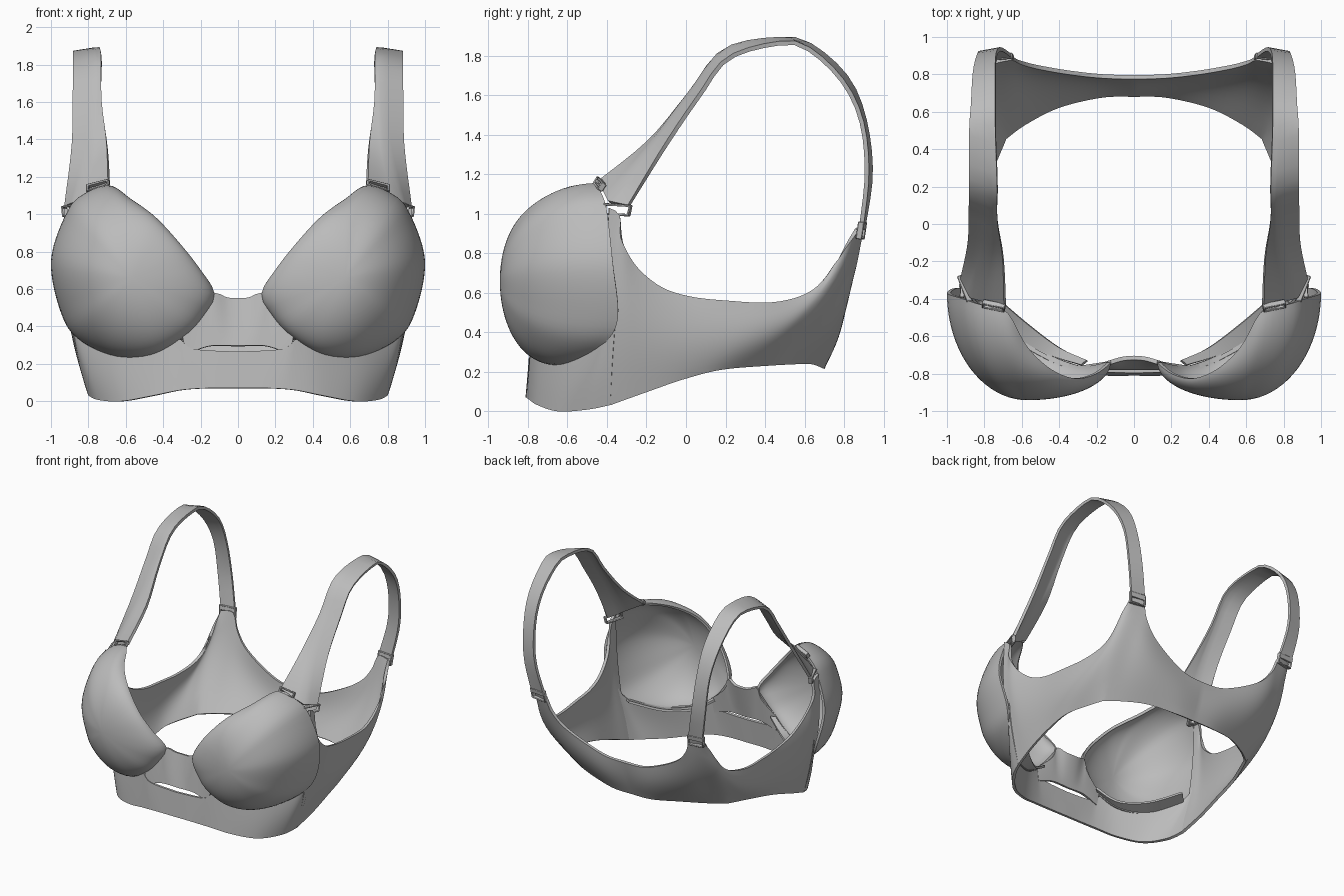
import bpy, bmesh, math
from mathutils import Vector

old = bpy.data.objects.get("Cube")
if old:
    bpy.data.objects.remove(old, do_unlink=True)

grey = bpy.data.materials.new("soft grey fabric")
grey.use_nodes = True
colour = (0.5, 0.5, 0.5, 1)
grey.diffuse_color = colour
grey.node_tree.nodes["Principled BSDF"].inputs["Base Color"].default_value = colour


def resample(points, count, closed=False):
    """Smooth curve through the points, cut into equal lengths."""
    p = [Vector(q) for q in points]
    n = len(p)
    dense = []
    for i in range(n if closed else n - 1):
        if closed:
            a, b, c, d = (p[(i + k) % n] for k in (-1, 0, 1, 2))
        else:
            a, b, c, d = p[max(i - 1, 0)], p[i], p[i + 1], p[min(i + 2, n - 1)]
        for k in range(16):
            t = k / 16
            dense.append(b + (c - a) * (t / 2) + (a * 2 - b * 5 + c * 4 - d) * (t * t / 2)
                         + (b * 3 - a - c * 3 + d) * (t ** 3 / 2))
    dense.append(p[0] if closed else p[-1])
    length = [0]
    for a, b in zip(dense, dense[1:]):
        length.append(length[-1] + (b - a).length)
    out, j = [], 0
    for i in range(count + 1):
        s = length[-1] * i / count
        while j < len(dense) - 2 and length[j + 1] < s:
            j += 1
        f = (s - length[j]) / max(length[j + 1] - length[j], 1e-6)
        out.append(dense[j].lerp(dense[j + 1], f))
    return out


def finish(name, bm, thickness, bevel=0):
    """Turn a half-model sheet into a mirrored, thickened part."""
    bmesh.ops.remove_doubles(bm, verts=bm.verts, dist=0.0005)
    bmesh.ops.recalc_face_normals(bm, faces=bm.faces)
    mesh = bpy.data.meshes.new(name)
    bm.to_mesh(mesh)
    bm.free()
    mesh.materials.append(grey)
    obj = bpy.data.objects.new(name, mesh)
    bpy.context.collection.objects.link(obj)
    bpy.ops.object.select_all(action='DESELECT')
    obj.select_set(True)
    bpy.context.view_layer.objects.active = obj
    obj.modifiers.new("mirror", 'MIRROR').use_clip = True
    solid = obj.modifiers.new("thickness", 'SOLIDIFY')
    solid.thickness, solid.offset = thickness, 0
    if bevel:
        obj.modifiers.new("bevel", 'BEVEL').width = bevel
    for m in list(obj.modifiers):
        bpy.ops.object.modifier_apply(modifier=m.name)
    bpy.ops.object.shade_smooth_by_angle(angle=math.radians(40))


def loft(name, rows, thickness):
    bm = bmesh.new()
    grid = [[bm.verts.new(p) for p in row] for row in rows]
    for r, s in zip(grid, grid[1:]):
        for i in range(len(r) - 1):
            bm.faces.new((r[i], r[i + 1], s[i + 1], s[i]))
    finish(name, bm, thickness)


def panel(low, high, count, bulge=(0, 0, 0), steps=10):
    """Rows of cloth between a lower and an upper edge, swelling outward."""
    lo, hi = resample(low, count), resample(high, count)
    rows = []
    for k in range(steps + 1):
        v = k / steps
        row = []
        for i, (a, b) in enumerate(zip(lo, hi)):
            p = a.lerp(b, v)
            u = i / count
            amount = bulge[0] * (1 - u) ** 2 + 2 * bulge[1] * u * (1 - u) + bulge[2] * u * u
            out = Vector((p.x, p.y, 0)).normalized()
            row.append(p + out * amount * math.sin(math.pi * v))
        rows.append(row)
    return rows


# Corners shared by neighbouring panels
front_low, back_low = (.79, -.38, .035), (.69, .46, .24)
strap_foot = (.76, .865, .92)

# Band below the cups, with its upper edge along the cup seam
loft("under_band", panel(
    [(0, -.8, .07), (.15, -.8, .07), (.3, -.785, .06), (.45, -.74, .03),
     (.62, -.64, 0), (.74, -.5, .01), front_low],
    [(0, -.785, .265), (.24, -.78, .28), (.32, -.765, .335), (.45, -.72, .28),
     (.65, -.6, .265), (.84, -.43, .35), (.905, -.35, .5)], 40, (0, 0, .01)), 0.022)

# Centre panel, leaving a narrow slit above the band
loft("centre_gore", panel(
    [(0, -.77, .295), (.15, -.77, .295), (.28, -.775, .25)],
    [(0, -.715, .55), (.06, -.72, .553), (.13, -.74, .575), (.17, -.75, .48),
     (.3, -.77, .36)], 16), 0.022)

# Side wing rising to the strap at each end
wing = panel(
    [front_low, (.81, -.2, .1), (.81, 0, .17), (.79, .2, .22), back_low],
    [(.92, -.39, 1.03), (.915, -.335, .99), (.925, -.325, .87), (.9, -.26, .74),
     (.875, -.13, .63), (.86, .02, .58), (.855, .2, .56), (.84, .42, .55), (.81, .6, .59),
     (.79, .72, .68), (.775, .8, .82), strap_foot], 48, (.05, 0, .075))

# Back, scooped between the straps
back = panel(
    [back_low, (.58, .54, .245), (.4, .63, .245), (.17, .685, .222), (0, .69, .22)],
    [strap_foot, (.66, .885, .92), (.61, .865, .8), (.52, .84, .69), (.35, .81, .59),
     (.17, .79, .52), (0, .785, .51)], 36, (.075, .04, .01))

# Wing and back are one cloth, relaxed between its hems
body = [w + b[1:] for w, b in zip(wing, back)]
for row in body[1:-1]:
    for _ in range(10):
        row[1:-1] = [(a + b * 2 + c) / 4 for a, b, c in zip(row, row[1:], row[2:])]
loft("side_and_back_band", body, 0.022)

# Moulded cups: an edge loop drawn out to a rounded apex
edge = resample([(.135, -.74, .575), (.21, -.8, .7), (.32, -.825, .84), (.45, -.775, .98),
                 (.58, -.65, 1.075), (.69, -.46, 1.145), (.82, -.43, 1.1), (.905, -.4, 1.01),
                 (.99, -.37, .75), (.935, -.345, .47), (.84, -.43, .335), (.65, -.59, .25),
                 (.45, -.7, .26), (.28, -.76, .365), (.18, -.75, .48)], 72, True)
apex = Vector((.57, -.932, .66))
cup_rows = []
for k in range(21):
    a = math.pi / 2 * k / 20
    cup_rows.append([Vector((apex.x + (p.x - apex.x) * math.cos(a),
                             p.y + (apex.y - p.y) * math.sin(a),
                             apex.z + (p.z - apex.z) * math.cos(a))) for p in edge])
loft("cups", cup_rows, 0.02)

# Narrow inner rim along the bottom of each cup
loft("cup_inner_rims", panel(
    [(.84, -.43, .335), (.65, -.59, .255), (.45, -.7, .265), (.28, -.755, .365)],
    [(.77, -.36, .36), (.58, -.525, .28), (.4, -.66, .28), (.25, -.73, .37)], 20, steps=2), 0.018)

# Shoulder straps: ribbons folded along a crease that runs out to the side
inner = [(.69, -.44, 1.16), (.7, -.18, 1.37), (.73, .02, 1.61), (.73, .2, 1.83), (.74, .5, 1.885),
         (.74, .65, 1.84), (.74, .82, 1.68), (.735, .905, 1.47), (.71, .935, 1.2),
         (.65, .895, .92)]
crease = [(.87, -.39, 1.06), (.78, -.16, 1.37), (.76, .02, 1.61), (.76, .2, 1.825)]
outer = [(.92, -.29, 1.04), (.885, -.1, 1.35), (.88, .07, 1.6), (.88, .22, 1.79), (.88, .5, 1.865),
         (.87, .64, 1.82), (.86, .8, 1.66), (.84, .89, 1.46), (.82, .915, 1.2), (.77, .885, .92)]
crease += [Vector(a).lerp(Vector(b), .25) for a, b in zip(inner[4:], outer[4:])]
lines = [resample(c, 30) for c in (inner, crease, outer)]
halves = [[[a.lerp(b, k / 3) for a, b in zip(p, q)] for k in range(4)]
          for p, q in zip(lines, lines[1:])]
loft("shoulder_straps", halves[0] + halves[1][1:], 0.022)


def buckle(name, start, end, up, height):
    """Flat rectangular frame spanning start to end."""
    a, b = Vector(start), Vector(end)
    rise = Vector(up).normalized() * height / 2
    bm = bmesh.new()
    face = bm.faces.new([bm.verts.new(p) for p in (a - rise, b - rise, b + rise, a + rise)])
    bm.normal_update()
    bmesh.ops.inset_individual(bm, faces=[face], thickness=0.016)
    bmesh.ops.delete(bm, geom=[face], context='FACES_ONLY')
    finish(name, bm, 0.032, 0.004)


# Fastenings where the straps meet the cups, wings and back
buckle("front_buckles", (.69, -.45, 1.165), (.81, -.425, 1.135), (0, .5, .8), .045)
buckle("side_buckles", (.875, -.42, 1.025), (.93, -.28, 1.015), (.1, .2, 1), .06)
buckle("back_buckles", (.645, .895, .915), (.78, .88, .915), (.1, .15, 1), .09)
